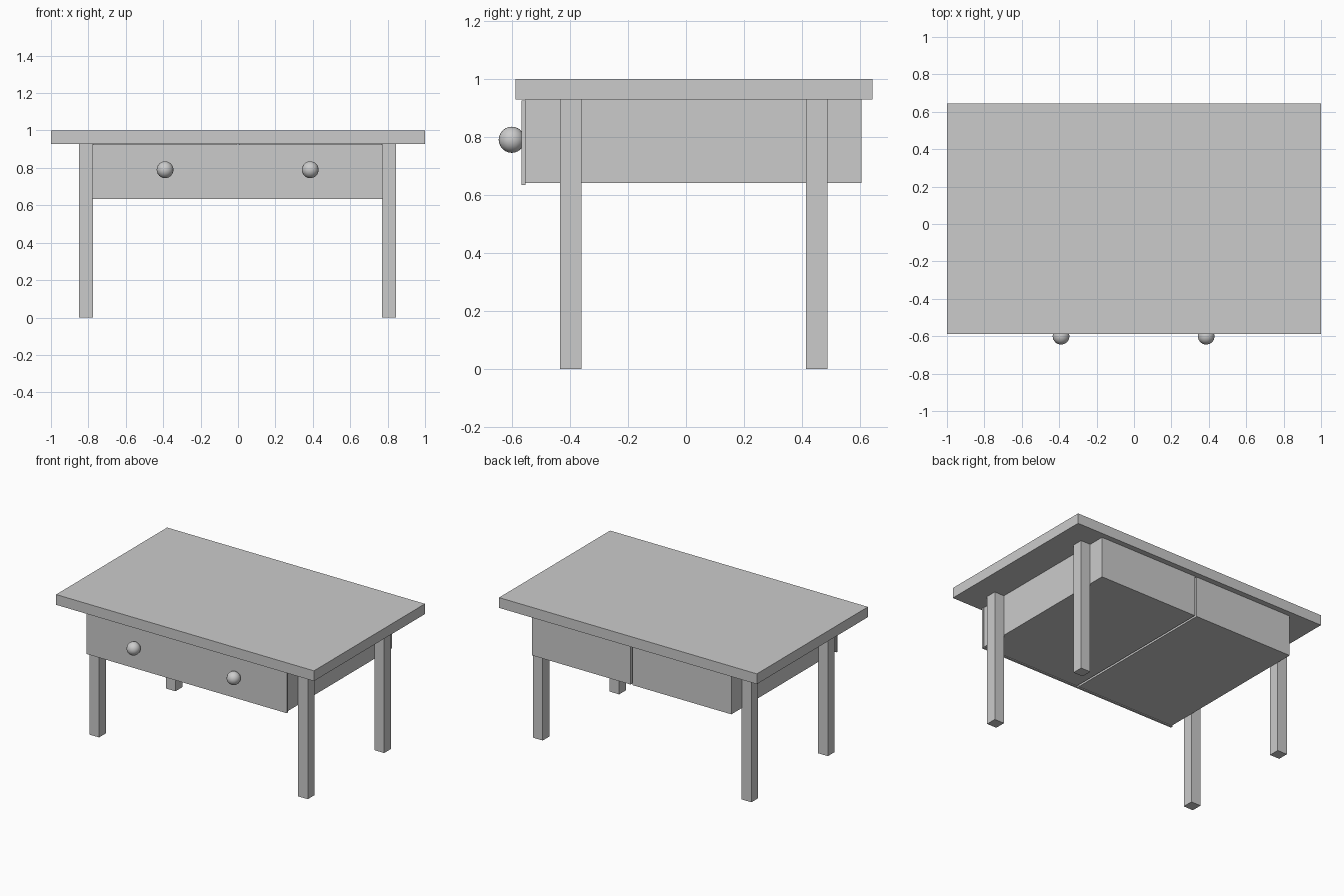
import bpy
import bmesh
from mathutils import Vector

if "Cube" in bpy.data.objects:
    bpy.data.objects.remove(bpy.data.objects["Cube"])


def box(name, lo, hi):
    """Axis-aligned box between two corners."""
    lo, hi = Vector(lo), Vector(hi)
    bm = bmesh.new()
    bmesh.ops.create_cube(bm, size=1)
    for v in bm.verts:
        v.co = Vector(c * s for c, s in zip(v.co, hi - lo))
    mesh = bpy.data.meshes.new(name)
    bm.to_mesh(mesh)
    bm.free()
    obj = bpy.data.objects.new(name, mesh)
    obj.location = (lo + hi) / 2
    bpy.context.collection.objects.link(obj)
    return obj


# table top
box("table_top", (-1, -0.587, 0.928), (1, 0.643, 1))

# four square legs
for side, x in (("left", -0.849), ("right", 0.77)):
    for end, y in (("front", -0.434), ("back", 0.413)):
        box(f"{end}_{side}_leg", (x, y, 0), (x + 0.075, y + 0.075, 0.928))

# two drawer bodies with a narrow gap between them
box("left_drawer_body", (-0.775, -0.553, 0.641), (-0.009, 0.604, 0.928))
box("right_drawer_body", (0.006, -0.553, 0.641), (0.77, 0.604, 0.928))

# shared front panel
box("drawer_front", (-0.78, -0.567, 0.635), (0.776, -0.553, 0.926))

# round knobs
for side, x in (("left", -0.39), ("right", 0.386)):
    bpy.ops.mesh.primitive_uv_sphere_add(segments=16, ring_count=12, radius=0.045,
                                         location=(x, -0.6, 0.79))
    knob = bpy.context.object
    knob.name = f"{side}_knob"
    bpy.ops.object.shade_smooth_by_angle()
